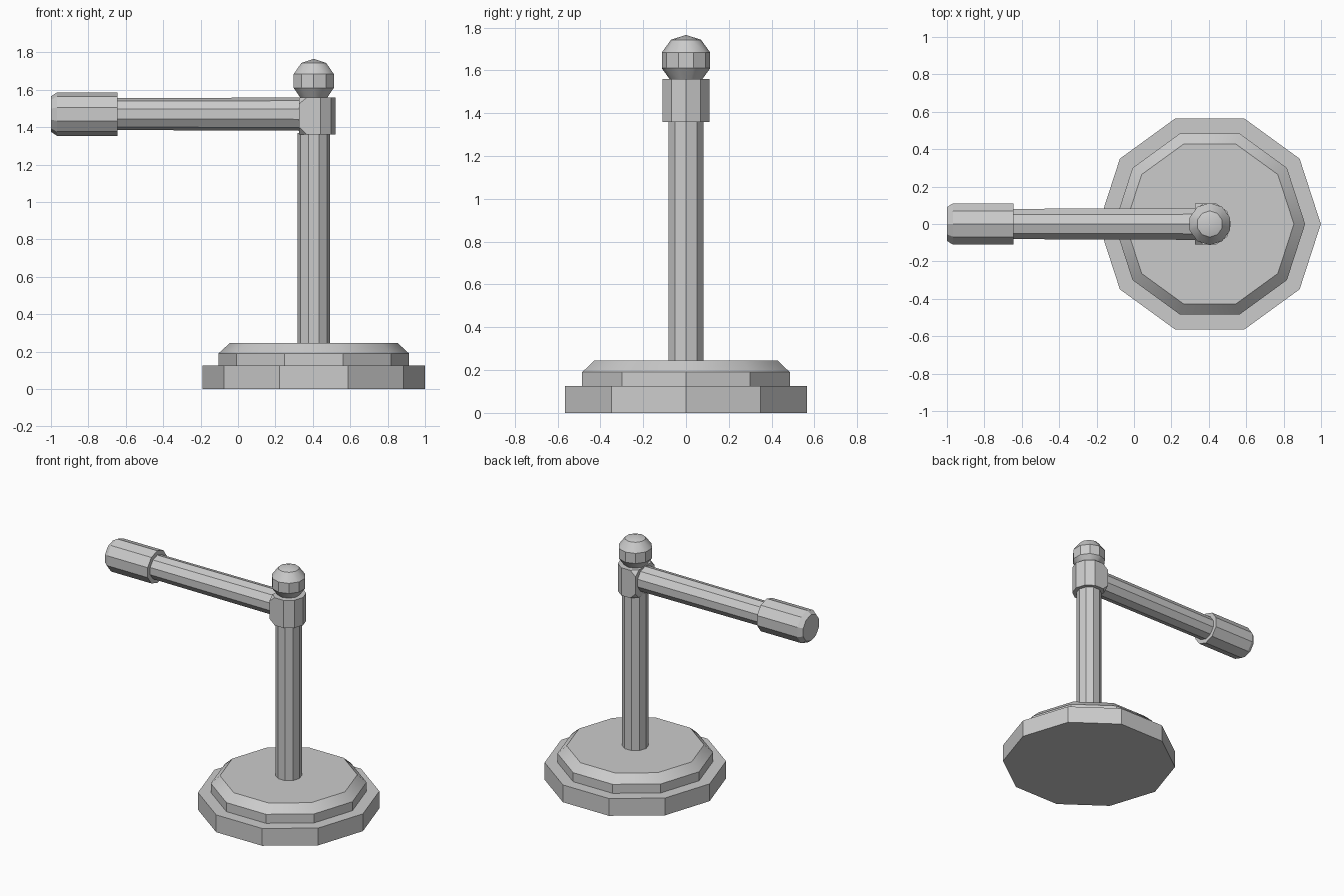
import bpy, bmesh
from math import cos, sin, pi, radians

if "Cube" in bpy.data.objects:
    bpy.data.objects.remove(bpy.data.objects["Cube"])

SIDES = 10
CX = 0.405      # post axis
AZ = 1.47       # arm axis height


def finish(name, bm, angle=30):
    bmesh.ops.recalc_face_normals(bm, faces=bm.faces)
    mesh = bpy.data.meshes.new(name)
    bm.to_mesh(mesh)
    bm.free()
    ob = bpy.data.objects.new(name, mesh)
    bpy.context.collection.objects.link(ob)
    bpy.ops.object.select_all(action='DESELECT')
    ob.select_set(True)
    bpy.context.view_layer.objects.active = ob
    bpy.ops.object.shade_smooth_by_angle(angle=radians(angle))
    return ob


def upright(r, a, h):
    return (CX + r * cos(a), r * sin(a), h)


def sideways(r, a, h):
    return (h, r * sin(a), AZ + r * cos(a))


def turned(name, profile, place):
    """Ten-sided turned solid from (radius, height) pairs, capped at both ends."""
    bm = bmesh.new()
    rings = [[bm.verts.new(place(r, 2 * pi * i / SIDES, h)) for i in range(SIDES)]
             for r, h in profile]
    for lo, hi in zip(rings, rings[1:]):
        for i in range(SIDES):
            j = (i + 1) % SIDES
            bm.faces.new((lo[i], lo[j], hi[j], hi[i]))
    bm.faces.new(rings[0])
    bm.faces.new(rings[-1])
    return finish(name, bm)


# Stepped base and post
turned("base_plate", [(0.594, 0), (0.594, 0.125)], upright)
turned("base_step", [(0.51, 0.125), (0.51, 0.19), (0.45, 0.245)], upright)
turned("post", [(0.087, 0.245), (0.087, 1.37)], upright)

# Arm and its thicker end grip
turned("arm", [(0.085, -0.66), (0.089, 0.34)], sideways)
turned("grip", [(0.095, -1.0), (0.116, -0.968), (0.116, -0.645)], sideways)

# Joint: rounded at the back of the post, chamfered flange facing the arm
bm = bmesh.new()
for z in (1.36, 1.56):
    for i in range(-3, 4):
        bm.verts.new(upright(0.115, 2 * pi * i / SIDES, z))
for s in (-1, 1):
    for y, z in ((0.11, 1.40), (0.11, 1.525), (0.07, 1.36), (0.07, 1.56)):
        bm.verts.new((0.327, s * y, z))
bmesh.ops.convex_hull(bm, input=bm.verts[:])
bmesh.ops.dissolve_limit(bm, angle_limit=radians(2), verts=bm.verts[:], edges=bm.edges[:])
finish("joint", bm)

# Ball finial
bm = bmesh.new()
bmesh.ops.create_uvsphere(bm, u_segments=SIDES, v_segments=5, radius=0.119)
bmesh.ops.translate(bm, verts=bm.verts[:], vec=(CX, 0, 1.647))
finish("ball_finial", bm)
